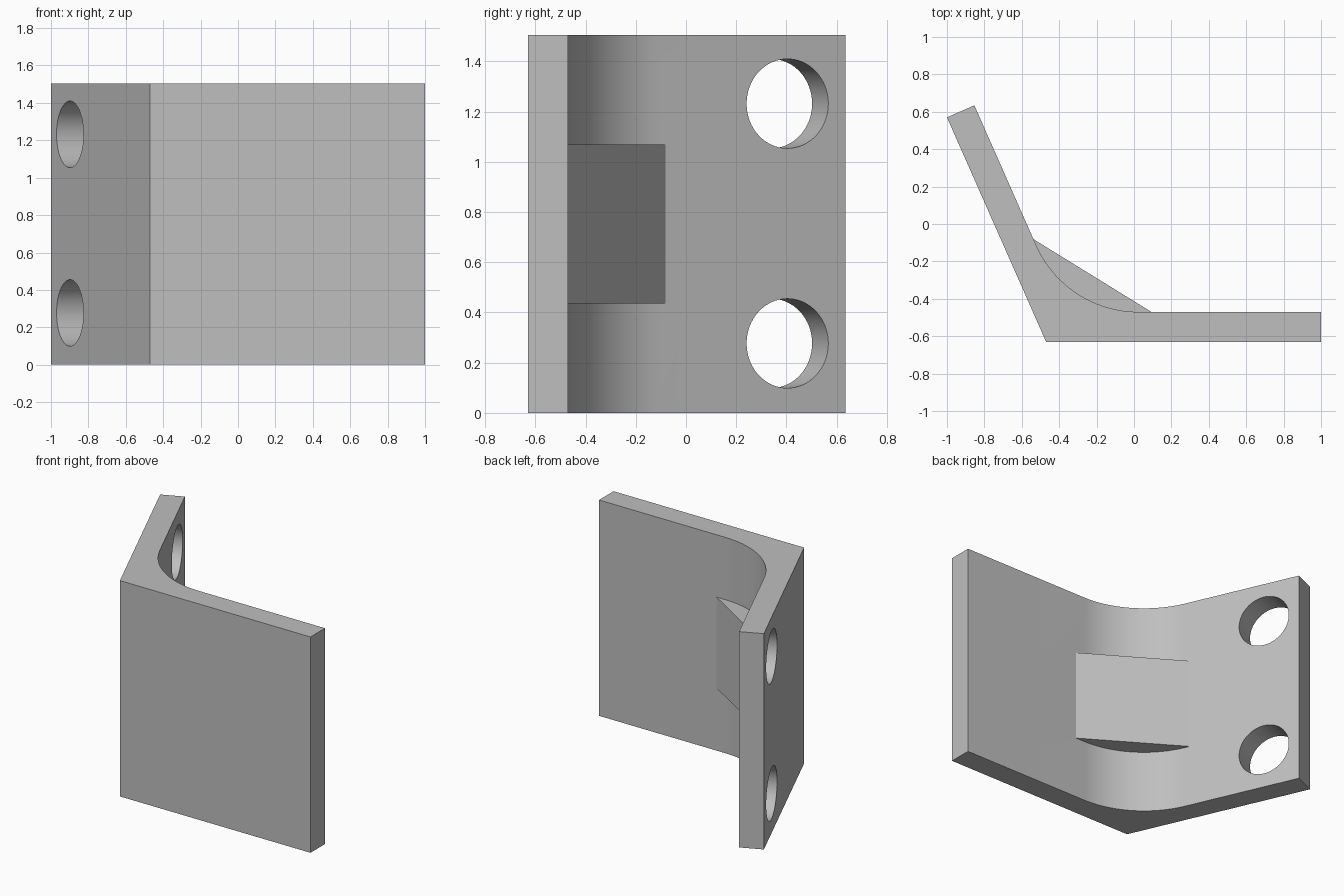
import bpy, bmesh, math
from mathutils import Vector

cube = bpy.data.objects.get("Cube")
if cube:
    bpy.data.objects.remove(cube, do_unlink=True)

HEIGHT = 1.505
THICK = 0.16
FILLET = 0.6

grey = bpy.data.materials.new("plain_grey")
grey.use_nodes = True
colour = (0.52, 0.52, 0.52, 1)
grey.diffuse_color = colour
grey.node_tree.nodes["Principled BSDF"].inputs["Base Color"].default_value = colour


def prism(name, outline, z0, z1):
    """Extrude a counter-clockwise plan outline from z0 to z1."""
    bm = bmesh.new()
    base = bm.faces.new([bm.verts.new((p.x, p.y, z0)) for p in outline])
    top = bmesh.ops.extrude_face_region(bm, geom=[base])["geom"]
    verts = [g for g in top if isinstance(g, bmesh.types.BMVert)]
    bmesh.ops.translate(bm, verts=verts, vec=(0, 0, z1 - z0))
    bmesh.ops.recalc_face_normals(bm, faces=bm.faces)
    mesh = bpy.data.meshes.new(name)
    bm.to_mesh(mesh)
    bm.free()
    mesh.materials.append(grey)
    obj = bpy.data.objects.new(name, mesh)
    bpy.context.collection.objects.link(obj)
    return obj


def combine(target, other, operation):
    """Apply a boolean and remove the helper."""
    other.hide_render = True
    mod = target.modifiers.new("boolean", "BOOLEAN")
    mod.operation, mod.solver, mod.object = operation, "EXACT", other
    bpy.ops.object.select_all(action="DESELECT")
    target.select_set(True)
    bpy.context.view_layer.objects.active = target
    bpy.ops.object.modifier_apply(modifier=mod.name)
    bpy.data.objects.remove(other, do_unlink=True)


# Plan geometry of the two plates
heel = Vector((-0.47, -0.63))
tip = Vector((-1.0, 0.57))
arm = (tip - heel).normalized()
inward = Vector((arm.y, -arm.x))
inner_tip = tip + inward * THICK
inner_y = heel.y + THICK
corner = inner_tip - arm * ((inner_tip.y - inner_y) / arm.y)
along = Vector((1, 0))

# Rounded inside bend, from the wide plate to the angled plate
turn = math.acos(-arm.x)
turn = math.pi - math.acos(arm.dot(along))
reach = FILLET * math.tan(turn / 2)
centre = corner + along * reach + Vector((0, FILLET))
steps = 24
bend = []
for i in range(steps + 1):
    a = -math.pi / 2 - turn * i / steps
    bend.append(centre + FILLET * Vector((math.cos(a), math.sin(a))))

outline = [heel, Vector((1, heel.y)), Vector((1, inner_y))] + bend + [inner_tip, tip]
bracket = prism("angle_bracket", outline, 0, HEIGHT)

# Gusset bridging the middle of the bend
gusset = prism("gusset", [corner + along * 0.459, corner + arm * 0.425,
                          corner.lerp(heel, 0.5)], 0.435, 1.07)
combine(bracket, gusset, "UNION")

# Two bolt holes through the angled plate
hole_centre = heel.lerp(tip, 0.808) + inward * THICK / 2
direction = Vector((inward.x, inward.y, 0))
for z in (0.277, 1.232):
    bpy.ops.mesh.primitive_cylinder_add(vertices=64, radius=0.178, depth=0.5,
                                        location=(hole_centre.x, hole_centre.y, z))
    cutter = bpy.context.object
    cutter.name = "hole_cutter"
    cutter.rotation_euler = direction.to_track_quat("Z", "Y").to_euler()
    cutter.data.materials.append(grey)
    bpy.context.view_layer.update()
    combine(bracket, cutter, "DIFFERENCE")

bpy.ops.object.select_all(action="DESELECT")
bracket.select_set(True)
bpy.context.view_layer.objects.active = bracket
bpy.ops.object.shade_smooth_by_angle(angle=math.radians(20))
